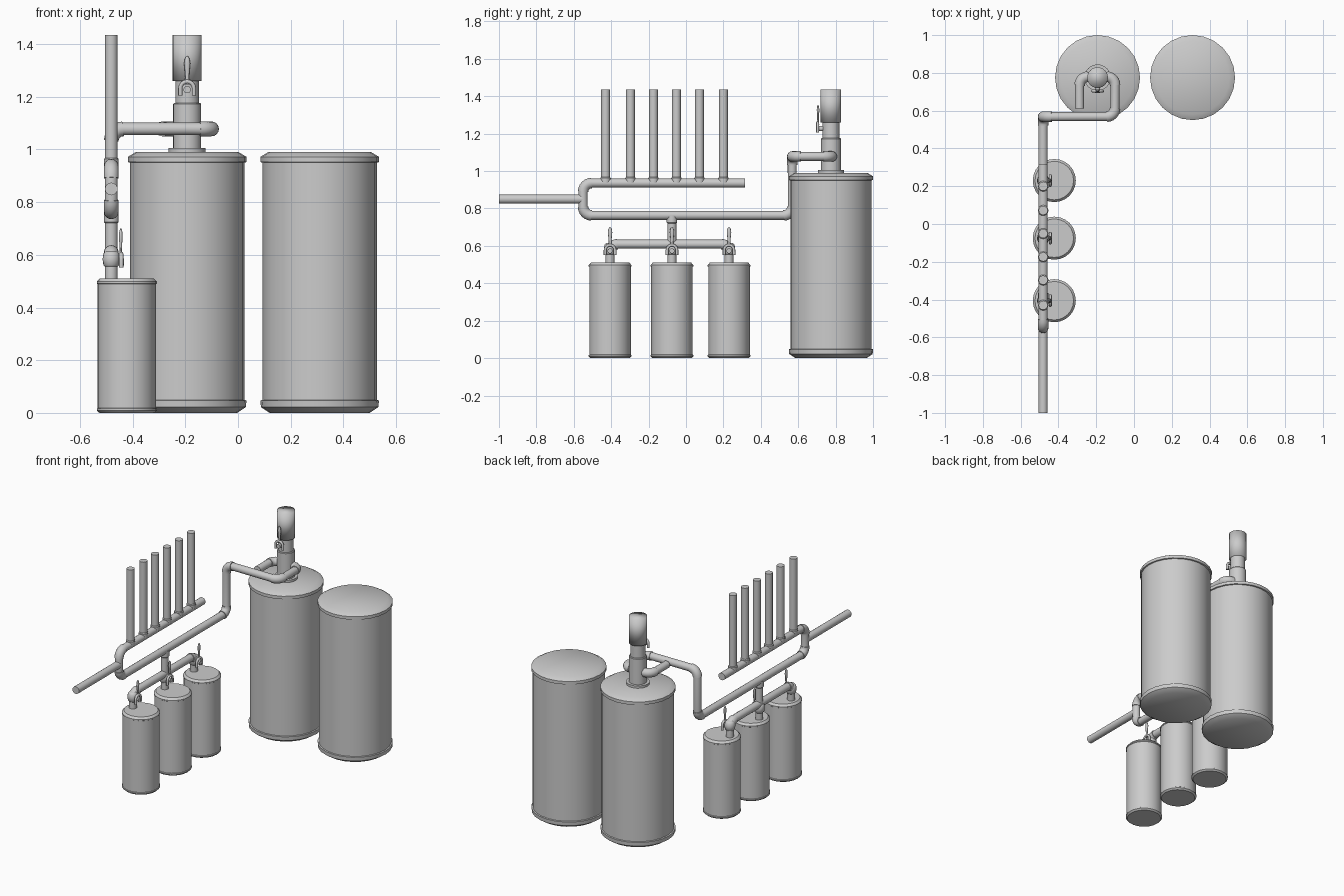
import bpy, bmesh, math
from mathutils import Vector, Matrix

if "Cube" in bpy.data.objects:
    bpy.data.objects.remove(bpy.data.objects["Cube"])

R = 0.024          # pipe radius
PX = -0.481        # x of the manifold plane


def make_object(name, bm, angle=35):
    bmesh.ops.recalc_face_normals(bm, faces=bm.faces)
    me = bpy.data.meshes.new(name)
    bm.to_mesh(me)
    bm.free()
    ob = bpy.data.objects.new(name, me)
    bpy.context.collection.objects.link(ob)
    bpy.ops.object.select_all(action='DESELECT')
    ob.select_set(True)
    bpy.context.view_layer.objects.active = ob
    bpy.ops.object.shade_smooth_by_angle(angle=math.radians(angle))
    return ob


def skin(bm, rings):
    rings = [[bm.verts.new(p) for p in r] for r in rings]
    n = len(rings[0])
    for a, b in zip(rings, rings[1:]):
        for i in range(n):
            j = (i + 1) % n
            bm.faces.new((a[i], a[j], b[j], b[i]))
    bm.faces.new(rings[0][::-1])
    bm.faces.new(rings[-1])


def lathe(name, profile, loc, sides=24, angle=35):
    bm = bmesh.new()
    turns = [2 * math.pi * i / sides for i in range(sides)]
    skin(bm, [[(loc[0] + r * math.cos(t), loc[1] + r * math.sin(t), loc[2] + z)
               for t in turns] for r, z in profile])
    return make_object(name, bm, angle)


def sweep(bm, pts, r, sides=16):
    pts = [Vector(p) for p in pts]
    dirs = [(b - a).normalized() for a, b in zip(pts, pts[1:])]
    tans = [dirs[0]] + [(a + b).normalized() for a, b in zip(dirs, dirs[1:])] + [dirs[-1]]
    u = tans[0].orthogonal().normalized()
    rings = []
    for k, (p, t) in enumerate(zip(pts, tans)):
        if k:
            u = tans[k - 1].rotation_difference(t) @ u
        v = t.cross(u)
        rings.append([p + r * (u * math.cos(a) + v * math.sin(a))
                      for a in (2 * math.pi * i / sides for i in range(sides))])
    skin(bm, rings)


def pipe(name, pts, bend=0.045, r=R):
    """Pipe with rounded corners and a slightly fatter elbow at each corner."""
    pts = [Vector(p) for p in pts]
    path, bm = [pts[0]], bmesh.new()
    for a, c, b in zip(pts, pts[1:], pts[2:]):
        d1, d2 = (a - c).normalized(), (b - c).normalized()
        centre = c + (d1 + d2) * bend
        arc = [centre - bend * (d2 * math.cos(t) + d1 * math.sin(t))
               for t in (math.pi / 2 * k / 6 for k in range(7))]
        sweep(bm, arc, r + 0.004)
        path += arc
    sweep(bm, path + [pts[-1]], r)
    return make_object(name, bm)


def lever(name, loc, rot):
    """Valve lever facing -y before rotation: stem, forked yoke and flat blade."""
    m = Matrix.Translation(loc) @ Matrix.Rotation(rot, 4, 'Z')
    bm = bmesh.new()
    sweep(bm, [(0, 0.035, 0), (0, -0.016, 0)], 0.014, 12)
    yoke = [(0.026 * math.cos(t), -0.006, 0.005 + 0.026 * math.sin(t))
            for t in (math.pi * k / 8 for k in range(9))]
    sweep(bm, [(0.026, -0.006, -0.022)] + yoke + [(-0.026, -0.006, -0.022)], 0.008, 10)
    turns = [2 * math.pi * i / 12 for i in range(12)]
    blade = [(0.011, 0.02), (0.007, 0.045), (0.009, 0.07), (0.012, 0.10), (0.009, 0.118), (0.003, 0.127)]
    skin(bm, [[(w * math.cos(t), -0.004 + 0.6 * w * math.sin(t), z) for t in turns]
              for w, z in blade])
    bm.transform(m)
    make_object(name, bm, 50)


# Large and small tanks
big = [(0.19, 0.003), (0.223, 0.022), (0.225, 0.047), (0.217, 0.049),
       (0.217, 0.950), (0.225, 0.952), (0.225, 0.972), (0.195, 0.99)]
big[0] = (0.19, 0)
for label, x in (("left", -0.193), ("right", 0.31)):
    lathe(f"large_tank_{label}", big, (x, 0.775, 0))

small = [(0.104, 0), (0.114, 0.009), (0.114, 0.016), (0.111, 0.018),
         (0.111, 0.489), (0.114, 0.491), (0.114, 0.498), (0.102, 0.511)]
tank_y = (-0.406, -0.075, 0.23)
for i, y in enumerate(tank_y):
    lathe(f"small_tank_{i + 1}", small, (-0.422, y, 0))
    # Shut-off valve above each small tank
    lathe(f"small_valve_body_{i + 1}",
          [(0.02, -0.032), (0.03, -0.022), (0.033, 0), (0.03, 0.022), (0.02, 0.032)],
          (PX, y, 0.583), 16, 60)
    lever(f"small_valve_lever_{i + 1}", (PX + 0.032, y, 0.573), math.pi / 2)

# Valve stack on the left large tank
SX, SY = -0.193, 0.775
lathe("valve_flange", [(0.07, 0.985), (0.07, 1.005)], (SX, SY, 0))
lathe("valve_lower_body", [(0.053, 1.0), (0.053, 1.172), (0.05, 1.176)], (SX, SY, 0))
lathe("valve_neck", [(0.045, 1.17), (0.045, 1.265)], (SX, SY, 0))
lathe("valve_cap", [(0.055, 1.26), (0.055, 1.435)], (SX, SY, 0), angle=180)
lever("main_valve_lever", (SX, SY - 0.065, 1.227), 0)

# Main line: wraps the valve, drops down and feeds the lower manifold,
# then turns up into the upper header
pipe("main_line", [(-0.288, 0.612, 1.078), (-0.288, 0.78, 1.078), (-0.1, 0.78, 1.078),
                   (-0.1, 0.568, 1.078), (PX, 0.568, 1.078), (PX, 0.56, 1.078)][:5]
     + [(PX, 0.568, 0.763), (PX, -0.55, 0.763), (PX, -0.55, 0.936), (PX, 0.315, 0.936)])
pipe("inlet_pipe", [(PX, -1, 0.85), (PX, -0.55, 0.85)])

# Row of vertical stacks with collars
for i, y in enumerate((-0.43, -0.297, -0.174, -0.051, 0.072, 0.2)):
    pipe(f"stack_pipe_{i + 1}", [(PX, y, 0.936), (PX, y, 1.435)])
    lathe(f"stack_collar_{i + 1}", [(0.028, 0.936), (0.028, 0.963), (0.024, 0.968)], (PX, y, 0), 16)

# Small tank header with riser to the main line
pipe("tank_header", [(PX, tank_y[0], 0.505), (PX, tank_y[0], 0.609),
                     (PX, tank_y[2], 0.609), (PX, tank_y[2], 0.505)], bend=0.04)
pipe("centre_riser", [(PX, tank_y[1], 0.505), (PX, tank_y[1], 0.763)])
lathe("riser_collar", [(0.024, 0.72), (0.028, 0.725), (0.028, 0.763)], (PX, tank_y[1], 0), 16)
